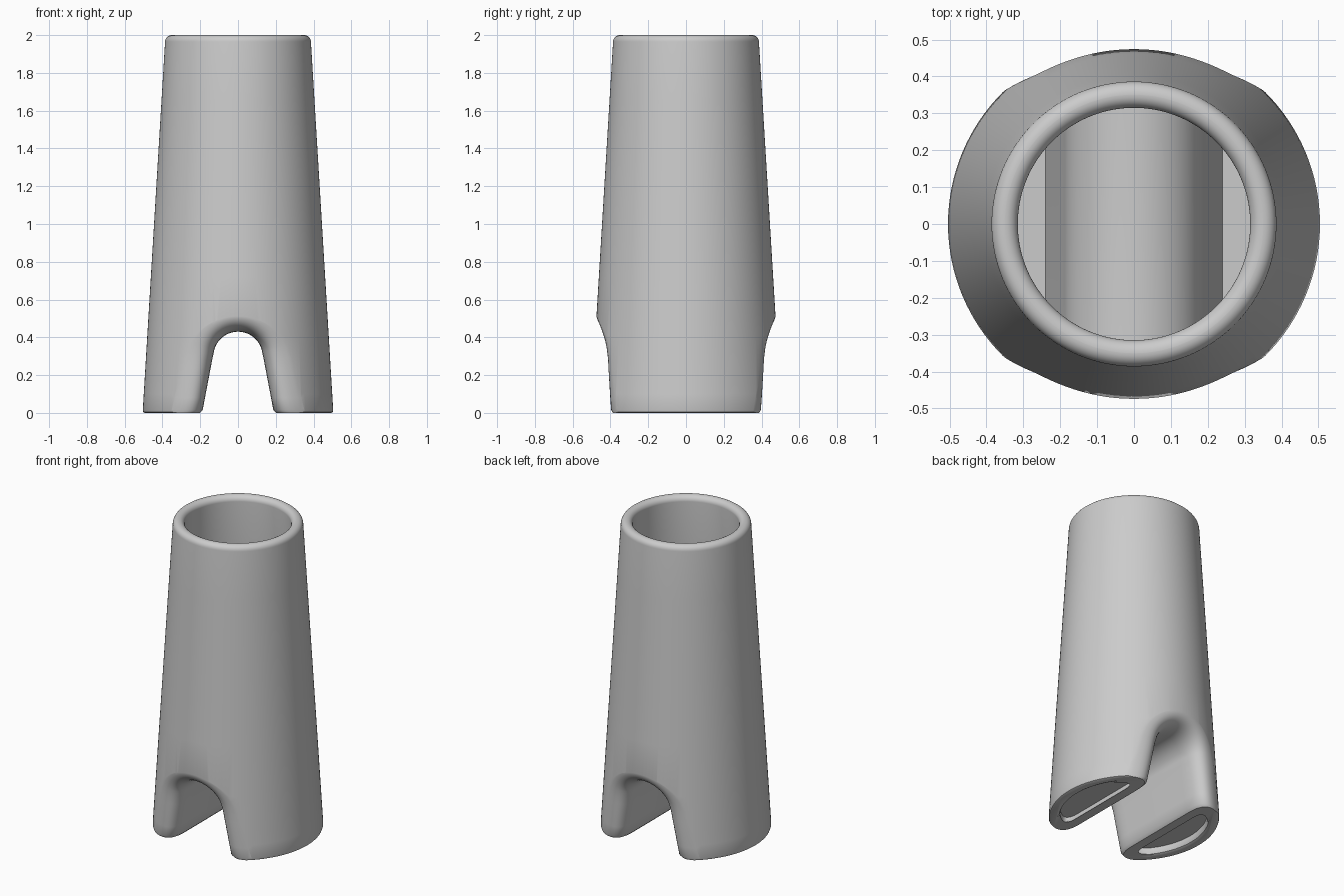
import bpy, bmesh, math

if "Cube" in bpy.data.objects:
    bpy.data.objects.remove(bpy.data.objects["Cube"])

SEG = 128


def radius(z):
    return 0.505 - 0.0605 * z


def make(name, bm):
    bmesh.ops.recalc_face_normals(bm, faces=bm.faces[:])
    me = bpy.data.meshes.new(name)
    bm.to_mesh(me)
    bm.free()
    ob = bpy.data.objects.new(name, me)
    bpy.context.collection.objects.link(ob)
    return ob


def lathe(bm, profile):
    rings = [[bm.verts.new((r * math.cos(2 * math.pi * i / SEG),
                            r * math.sin(2 * math.pi * i / SEG), z))
              for i in range(SEG)] for r, z in profile]
    for a, b in zip(rings, rings[1:]):
        for i in range(SEG):
            j = (i + 1) % SEG
            bm.faces.new((a[i], a[j], b[j], b[i]))
    bm.faces.new(rings[0])
    bm.faces.new(rings[-1])


def arch_tunnel(name, grow, d_top, d_side, y_top, y_side, wall):
    """Arch tunnel along y whose mouths flare out to meet the cone."""
    half = []  # x, z, normal x, normal z, blend to apex
    for z in (-0.1, 0.0, 0.015, 0.08, 0.16, 0.24, 0.29):
        x = 0.19 + 0.012 * (z <= 0) - 0.19 * max(z, 0)
        half.append((x + grow, z, 1, 0, 0.2 * max(z, 0) / 0.3))
    for k in range(1, 17):
        a = math.pi / 2 * k / 16
        r = 0.13 + grow
        half.append((r * math.cos(a), 0.30 + r * math.sin(a),
                     math.cos(a), math.sin(a), 0.2 + 0.8 * math.sin(a)))
    path = half + [(-x, z, -nx, nz, t) for x, z, nx, nz, t in half[-2::-1]]
    bm = bmesh.new()
    rows = []
    for x, z, nx, nz, t in path:
        d = d_side + (d_top - d_side) * t
        y0 = y_side + (y_top - y_side) * t
        x1, z1 = x + nx * d, z + nz * d
        yc = math.sqrt((radius(z) - wall) ** 2 - x * x)
        y1 = math.sqrt((radius(z1) - wall) ** 2 - x1 * x1) + 0.002
        side = []
        for k in range(13):
            s = k / 12
            e = s * s
            side.append((x + (x1 - x) * e,
                         (1 - s) ** 2 * y0 + 2 * s * (1 - s) * yc + e * y1,
                         z + (z1 - z) * e))
        side.append((x1, 0.8, z1))
        pts = [(p[0], -p[1], p[2]) for p in reversed(side)] + side
        rows.append([bm.verts.new(p) for p in pts])
    for a, b in zip(rows, rows[1:]):
        for i in range(len(a) - 1):
            bm.faces.new((a[i], a[i + 1], b[i + 1], b[i]))
    n = len(rows[0])
    for i in range(n - 1):  # underside
        bm.faces.new((rows[0][i], rows[0][i + 1], rows[-1][i + 1], rows[-1][i]))
    bm.faces.new([r[0] for r in rows])
    bm.faces.new([r[-1] for r in rows])
    return make(name, bm)


def cut(ob, cutter):
    m = ob.modifiers.new("cut", 'BOOLEAN')
    m.operation = 'DIFFERENCE'
    m.solver = 'EXACT'
    m.object = cutter
    bpy.context.view_layer.update()
    dg = bpy.context.evaluated_depsgraph_get()
    me = bpy.data.meshes.new_from_object(ob.evaluated_get(dg))
    ob.modifiers.clear()
    ob.data = me
    bpy.data.objects.remove(cutter)


# Outer tapered shell with softened rims
prof = [(0.493, 0), (0.501, 0.004), (radius(0.014), 0.014)]
prof += [(radius(0.1 + 0.31 * k), 0.1 + 0.31 * k) for k in range(7)]
prof[-1] = (radius(1.965), 1.965)
prof += [(radius(2) - 0.033 + 0.035 * math.cos(a), 1.965 + 0.035 * math.sin(a))
         for a in (math.pi / 16 * k for k in range(1, 9))]
bm = bmesh.new()
lathe(bm, prof)
body = make("hollow_two_legged_tube", bm)
cut(body, arch_tunnel("arch_cut", 0, 0.10, 0.17, 0.30, 0.26, 0))

# Hollow interior above a thin leg floor, and the shallow recess below it
bm = bmesh.new()
W = 0.068
inner = [(radius(z) - W, z) for z in (0.055, 0.5, 1.0, 1.5)]
inner += [(radius(2) - 0.034 - 0.035 * math.cos(a), 1.965 + 0.035 * math.sin(a))
          for a in (math.pi / 16 * k for k in range(8))]
inner += [(radius(2) - 0.034, 2.0), (radius(2) - 0.034, 2.1)]
lathe(bm, inner)
lathe(bm, [(radius(0) - W + 0.02, -0.03), (radius(0) - W + 0.02, 0),
           (radius(0) - W + 0.007, 0.006), (radius(0) - W, 0.022),
           (radius(0) - W, 0.045)])
cavity = make("cavity_cut", bm)
cut(cavity, arch_tunnel("inner_arch", 0.06, 0.06, 0.10, 0.33, 0.23, W))
cut(body, cavity)

# Clean up and shade
bm = bmesh.new()
bm.from_mesh(body.data)
bmesh.ops.remove_doubles(bm, verts=bm.verts[:], dist=0.0003)
bm.to_mesh(body.data)
bm.free()
bpy.context.view_layer.objects.active = body
body.select_set(True)
bpy.ops.object.shade_smooth_by_angle(angle=math.radians(35))
